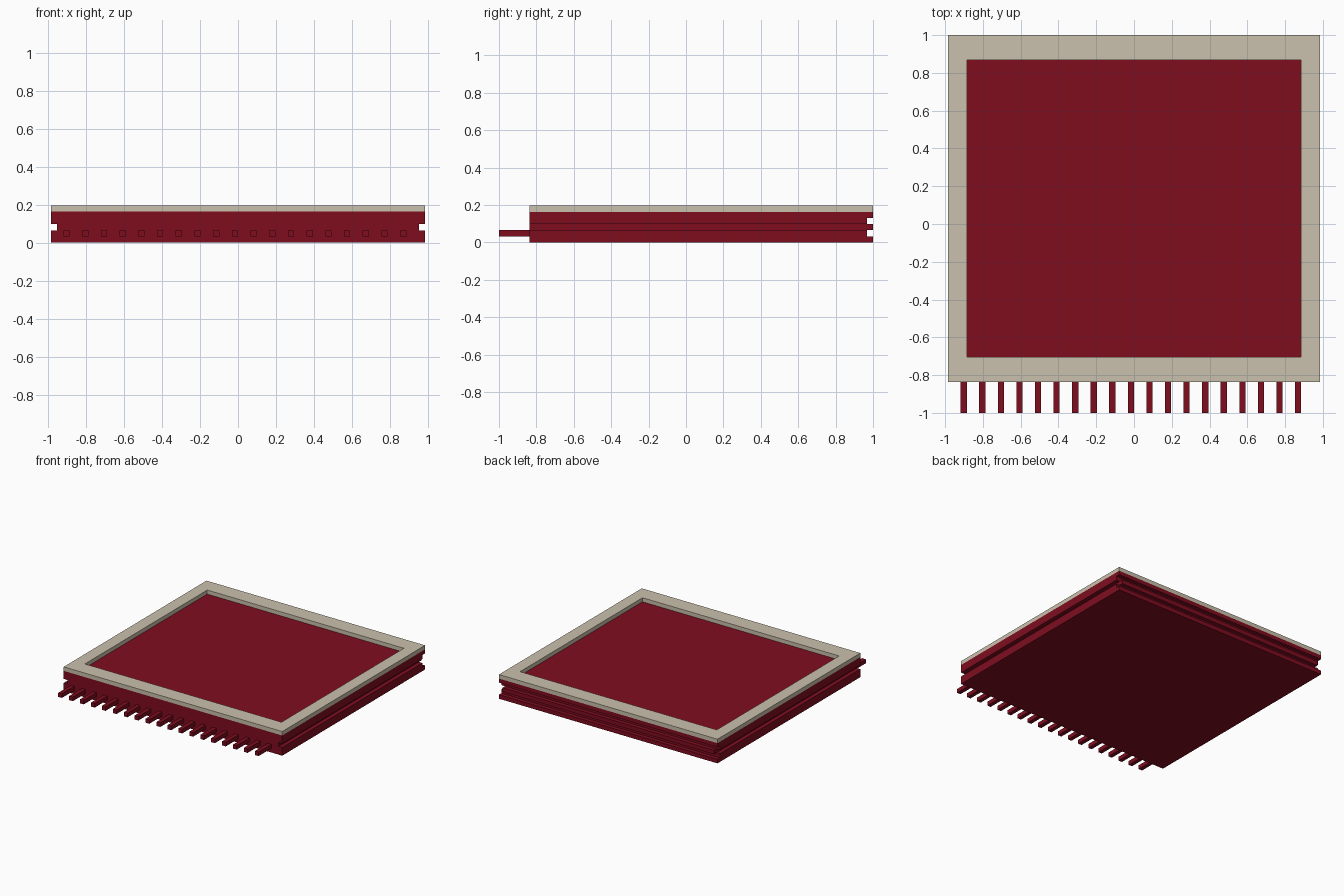
import bpy, bmesh

if "Cube" in bpy.data.objects:
    bpy.data.objects.remove(bpy.data.objects["Cube"])

U = 2 / 61  # the model sits on a regular unit grid, 61 units long


def material(name, rgb):
    m = bpy.data.materials.new(name)
    m.diffuse_color = (*rgb, 1)
    m.use_nodes = True
    m.node_tree.nodes["Principled BSDF"].inputs["Base Color"].default_value = m.diffuse_color
    return m


RED = material("dark red", (0.212, 0.004, 0.0137))
TAN = material("pale tan", (0.591, 0.527, 0.413))


def block(name, mat, xs, ys, zs, solid):
    """Closed skin around all grid cells (i, j, k) for which solid() is true."""
    cuts = (xs, ys, zs)
    bm = bmesh.new()

    def filled(c):
        return all(0 <= c[a] < len(cuts[a]) - 1 for a in range(3)) and solid(*c)

    for i in range(len(xs) - 1):
        for j in range(len(ys) - 1):
            for k in range(len(zs) - 1):
                c = (i, j, k)
                if not filled(c):
                    continue
                for a in range(3):
                    b, d = (a + 1) % 3, (a + 2) % 3
                    for side in (0, 1):
                        n = list(c)
                        n[a] += 1 if side else -1
                        if filled(n):
                            continue
                        ring = [(0, 0), (1, 0), (1, 1), (0, 1)]
                        verts = []
                        for s, t in (ring if side else ring[::-1]):
                            p = list(c)
                            p[a] += side
                            p[b] += s
                            p[d] += t
                            verts.append(bm.verts.new([cuts[q][p[q]] * U for q in range(3)]))
                        bm.faces.new(verts)
    bmesh.ops.remove_doubles(bm, verts=bm.verts, dist=1e-5)
    # merge coplanar neighbours into clean flat faces
    bmesh.ops.dissolve_limit(bm, angle_limit=0.01, verts=bm.verts, edges=bm.edges)
    me = bpy.data.meshes.new(name)
    bm.to_mesh(me)
    bm.free()
    me.materials.append(mat)
    ob = bpy.data.objects.new(name, me)
    bpy.context.collection.objects.link(ob)
    return ob


# body: one groove along each side, two grooves along the back
block("body", RED, [-30, -29, 29, 30], [-25.5, 29.5, 30.5], [0, 1, 2, 3, 4, 5],
      lambda i, j, k: not (k == 2 and i != 1) and not (k in (1, 3) and j == 1))

# raised rim around the recessed top
block("top_rim", TAN, [-30, -27, 27, 30], [-25.5, -21.5, 26.5, 30.5], [5, 6],
      lambda i, j, k: (i, j) != (1, 1))

# row of pins on the front
for n in range(19):
    x = -28 + 3 * n
    block(f"pin_{n + 1}", RED, [x, x + 1], [-30.5, -25.5], [1, 2],
          lambda i, j, k: True)
